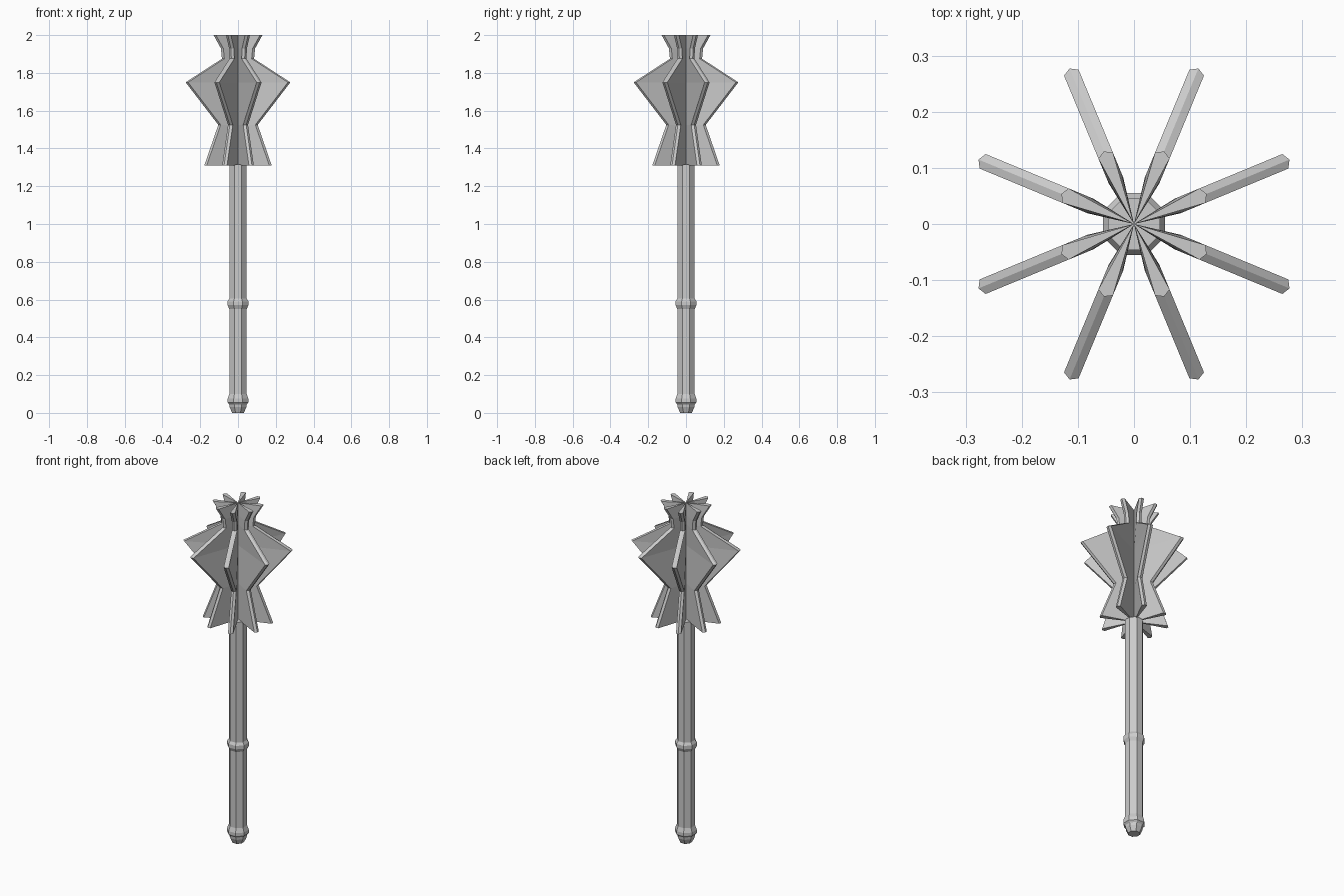
import bpy, bmesh
from math import cos, sin, pi

if "Cube" in bpy.data.objects:
    bpy.data.objects.remove(bpy.data.objects["Cube"])


def make_object(name, bm):
    bmesh.ops.recalc_face_normals(bm, faces=bm.faces)
    me = bpy.data.meshes.new(name)
    bm.to_mesh(me)
    bm.free()
    ob = bpy.data.objects.new(name, me)
    bpy.context.collection.objects.link(ob)
    return ob


def lathe(name, profile, sides=8):
    """Eight-sided turned part; profile gives (flat-to-axis distance, z)."""
    bm = bmesh.new()
    rings = []
    for d, z in profile:
        r = d / cos(pi / sides)
        rings.append([bm.verts.new((r * cos((k + .5) * 2 * pi / sides),
                                    r * sin((k + .5) * 2 * pi / sides), z))
                      for k in range(sides)])
    for a, b in zip(rings, rings[1:]):
        for k in range(sides):
            j = (k + 1) % sides
            bm.faces.new((a[k], a[j], b[j], b[k]))
    bm.faces.new(rings[0])
    bm.faces.new(rings[-1])
    return make_object(name, bm)


def flange(name, profile, angle, half=0.014, ridge=0.008):
    """Wedge blade growing from the axis, with a V-shaped outer edge."""
    bm = bmesh.new()
    c, s = cos(angle), sin(angle)

    def v(r, t, z):
        return bm.verts.new((r * c - t * s, r * s + t * c, z))

    rows = [(v(0, 0, z), v(r - ridge, -half, z), v(r, 0, z), v(r - ridge, half, z))
            for r, z in profile]
    for a, b in zip(rows, rows[1:]):
        for k in range(4):
            j = (k + 1) % 4
            bm.faces.new((a[k], a[j], b[j], b[k]))
    bm.faces.new(rows[0])
    bm.faces.new(rows[-1])
    return make_object(name, bm)


# Shaft with rounded pommel, pommel ring and grip ring
lathe("shaft", [
    (.031, 0), (.044, .03), (.046, .045), (.055, .055), (.055, .075), (.046, .10),
    (.046, .55), (.055, .57), (.055, .59), (.046, .605), (.046, 1.315)])

# Eight flanges: flared skirt, wide point, neck and crown
blade = [(.193, 1.31), (.113, 1.525), (.30, 1.75), (.092, 1.875), (.098, 1.93), (.14, 2.0)]
for i in range(8):
    flange(f"flange_{i + 1}", blade, (i + .5) * pi / 4)
